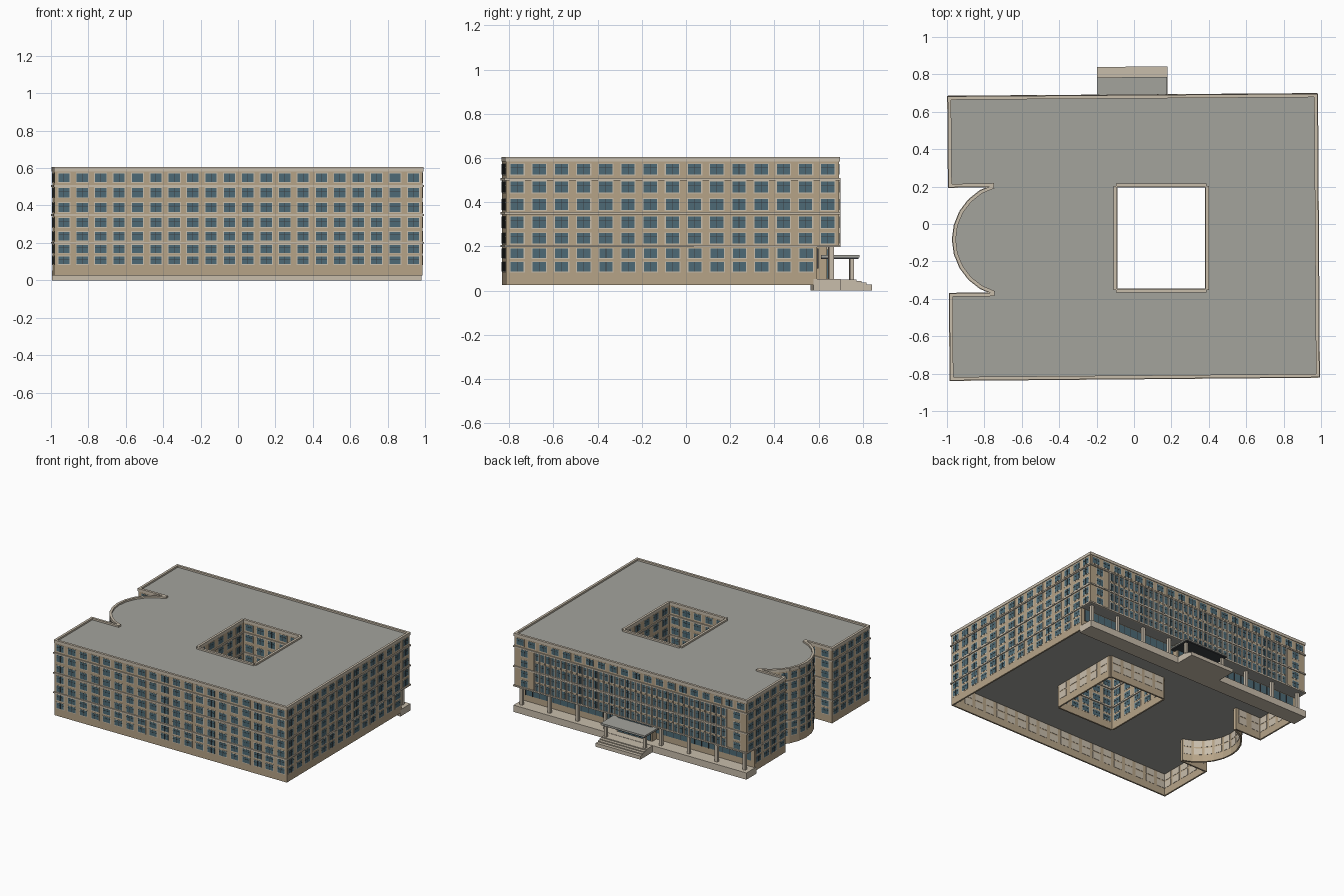
import bpy, bmesh, math
from mathutils import Vector

if "Cube" in bpy.data.objects:
    bpy.data.objects.remove(bpy.data.objects["Cube"])

def mat(name, c):
    m = bpy.data.materials.new(name)
    m.diffuse_color = (*c, 1)
    m.use_nodes = True
    m.node_tree.nodes["Principled BSDF"].inputs["Base Color"].default_value = m.diffuse_color
    return m

TAN = mat("tan_wall", (0.47, 0.37, 0.245))
STONE = mat("pale_stone", (0.58, 0.51, 0.41))
GREY = mat("roof_grey", (0.37, 0.37, 0.335))
GLASS = mat("blue_glass", (0.075, 0.145, 0.18))
DARK = mat("dark_metal", (0.045, 0.05, 0.055))

parts = {}

def part(name, material):
    if name not in parts:
        parts[name] = (bmesh.new(), material)
    return parts[name][0]

class Line:
    """Wall line from p to q; outside is on the right-hand side."""
    def __init__(self, p, q):
        self.p = Vector(p)
        d = Vector(q) - self.p
        self.len = d.length
        self.u = d.normalized()
        self.n = Vector((self.u.y, -self.u.x))

    def box(self, name, material, s0, s1, o0, o1, z0, z1):
        bm = part(name, material)
        v = []
        for z in (z0, z1):
            for s, o in ((s0, o0), (s1, o0), (s1, o1), (s0, o1)):
                a = self.p + self.u * s + self.n * o
                v.append(bm.verts.new((a.x, a.y, z)))
        for f in ((3, 2, 1, 0), (4, 5, 6, 7), (0, 1, 5, 4), (1, 2, 6, 5), (2, 3, 7, 6), (3, 0, 4, 7)):
            bm.faces.new([v[i] for i in f])

    def window(self, s, z, w, h):
        a, b = w / 2, h / 2
        self.box("window_frames", STONE, s - a - .005, s + a + .005, -.014, .0015, z - b - .005, z + b + .004)
        self.box("window_glass", GLASS, s - a, s + a, 0, .0025, z - b, z + b)
        self.box("window_mullions", DARK, s - .0012, s + .0012, 0, .0035, z - b, z + b)
        self.box("window_mullions", DARK, s - a, s + a, 0, .0035, z + b * .25, z + b * .25 + .002)

    def wall(self, z0, z1, rows, n, w=.06):
        self.box("walls", TAN, 0, self.len, -.012, 0, z0, z1)
        for z, h in rows:
            for i in range(n):
                self.window((i + .5) * self.len / n, z, w, h)

    def bands(self, levels=(.201, .35, .504), ext=.006):
        for z in levels:
            self.box("floor_bands", STONE, -ext, self.len + ext, -.005, .007, z - .005, z + .005)
        self.box("parapet", STONE, -ext / 2, self.len + ext / 2, -.014, .004, .583, .605)

LOW = [(.107, .042), (.168, .042)]
HIGH = [(.236, .047), (.309, .05), (.389, .05), (.469, .05), (.548, .047)]
Z0, Z1, ZT = .025, .2, .6

# footprint, counter-clockwise, slightly out of square
A, B, C, D = (-.98, -.832), (.987, -.815), (.977, .692), (-.992, .678)
CB, DB = (.978, .594), (-.992, .582)          # ends of ground-floor side walls
N1, N2, N3, N4 = (-.988, .2), (-.752, .204), (-.749, -.372), (-.982, -.375)
SEG = 10
arc = []
for i in range(SEG + 1):
    t = math.radians(106 + 148 * i / SEG)
    arc.append((-.666 + .301 * math.cos(t), -.083 + .301 * math.sin(t)))
arc[0], arc[-1] = N2, N3
court = [(-.095, -.352), (-.095, .203), (.387, .203), (.387, -.352)]

# straight outer walls: line, ground line, upper and lower window counts
for p, q, n in ((A, B, 20), (N1, N2, 2), (N3, N4, 2), (N4, A, 5)):
    l = Line(p, q)
    l.wall(Z0, ZT, LOW + HIGH, n)
    l.bands()
right = Line(B, C)
right.wall(Z1, ZT, HIGH, 15)
right.bands()
Line(B, CB).wall(Z0, Z1, LOW, 14)
left = Line(D, N1)
left.wall(Z1, ZT, HIGH, 5)
left.bands()
Line(DB, N1).wall(Z0, Z1, LOW, 4)

# curved bay and courtyard
for p, q in zip(arc, arc[1:]):
    l = Line(p, q)
    l.wall(Z0, ZT, LOW + HIGH, 1, .045)
    l.bands(ext=0)
for i in range(4):
    l = Line(court[i], court[(i + 1) % 4])
    l.wall(Z0, ZT, LOW + HIGH, 5)
    l.bands(ext=0)

# back facade: dense narrow bays with fins between solid corners
back = Line(C, D)
back.wall(Z1, ZT, HIGH[4:], 20)
back.bands()
E, NB = .17, 36
pitch = (back.len - 2 * E) / NB
for z, h in HIGH[:4]:
    for s in (E / 2, back.len - E / 2):
        back.window(s, z, .055, h)
    for i in range(NB):
        back.window(E + (i + .5) * pitch, z, pitch - .018, h + .006)
for i in range(NB + 1):
    s = E + i * pitch
    for z0, z1 in ((.206, .345), (.355, .499)):
        back.box("facade_fins", STONE, s - .004, s + .004, 0, .008, z0, z1)

# recessed ground floor storefront
shop = Line(CB, DB)
shop.box("walls", TAN, 0, shop.len, -.012, 0, Z0, Z1)
NS = 32
for i in range(NS):
    s0, s1 = .03 + i * (shop.len - .06) / NS, .03 + (i + 1) * (shop.len - .06) / NS
    shop.box("shop_glass", GLASS, s0, s1, 0, .003, .1, .19)
    shop.box("shop_mullions", DARK, s0 - .002, s0 + .002, 0, .005, .1, .19)
mid = .977 + .01                               # distance along the back to x = -0.01
shop.box("entrance_lobby", TAN, mid - .15, mid + .15, 0, .05, .05, Z1)
for i in range(6):
    s = mid - .14 + i * .28 / 6
    shop.box("entrance_doors", GLASS, s + .003, s + .28 / 6 - .003, .05, .053, .055, .185)

# terrace, columns, canopy and steps
back.box("terrace", STONE, -.002, back.len + .003, -.115, .008, 0, .052)
for i in range(9):
    s = .04 + i * (back.len - .08) / 8
    if abs(s - mid) > .1:
        back.box("terrace_columns", STONE, s - .011, s + .011, -.045, -.023, .052, .198)
back.box("canopy_slab", GREY, mid - .187, mid + .187, -.075, .1, .15, .161)
back.box("canopy_underside", DARK, mid - .182, mid + .182, -.075, .095, .143, .15)
for s in (mid - .165, mid + .165):
    back.box("canopy_columns", STONE, s - .01, s + .01, .055, .075, .05, .145)
for o0, o1, z in ((.008, .085, .05), (.085, .108, .043), (.108, .131, .036), (.131, .156, .028)):
    back.box("entrance_steps", STONE, mid - .19, mid + .188, o0, o1, 0, z)

# roof and first-floor slab: footprint with courtyard hole
outer = [A, B, C, D, N1] + arc + [N4]
for name, z, up in (("roof", .592, 1), ("floor_slab", .196, -1)):
    bm = part(name, GREY)
    edges = []
    for loop in (outer, court):
        vs = [bm.verts.new((x, y, z)) for x, y in loop]
        edges += [bm.edges.new((vs[i], vs[(i + 1) % len(vs)])) for i in range(len(vs))]
    bmesh.ops.triangle_fill(bm, use_beauty=True, use_dissolve=False, edges=edges, normal=(0, 0, up))
    for f in bm.faces:
        f.normal_update()
        if f.normal.z * up < 0:
            f.normal_flip()

# turn every part into an object
for name, (bm, material) in parts.items():
    if name not in ("roof", "floor_slab"):
        bmesh.ops.recalc_face_normals(bm, faces=bm.faces[:])
    me = bpy.data.meshes.new(name)
    bm.to_mesh(me)
    bm.free()
    me.materials.append(material)
    bpy.context.collection.objects.link(bpy.data.objects.new(name, me))
